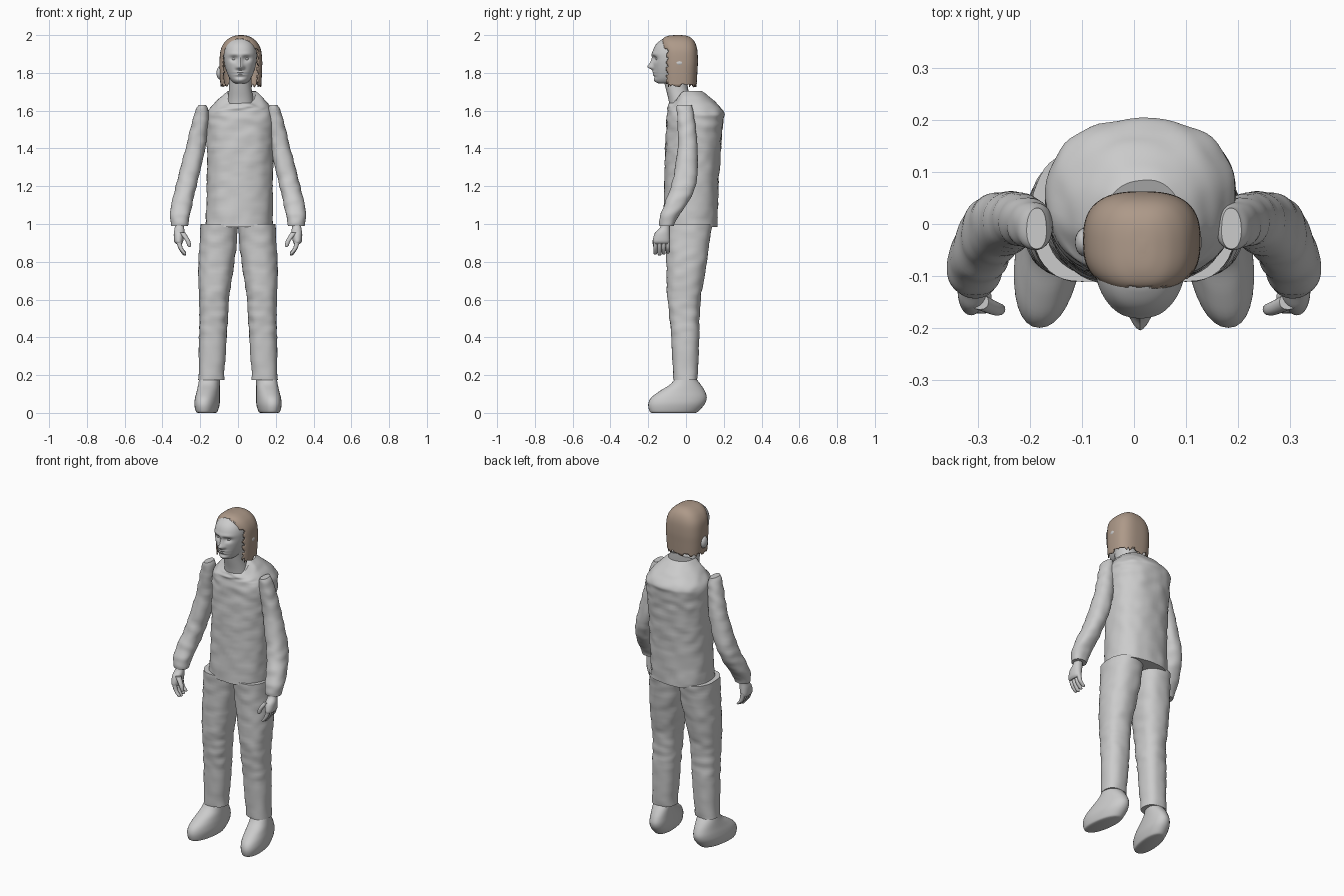
import bpy, bmesh, math, random
from mathutils import Vector, noise

random.seed(4)
if "Cube" in bpy.data.objects:
    bpy.data.objects.remove(bpy.data.objects["Cube"])


def make_material(name, rgb):
    m = bpy.data.materials.new(name)
    m.use_nodes = True
    m.diffuse_color = (*rgb, 1)
    bsdf = m.node_tree.nodes["Principled BSDF"]
    bsdf.inputs["Base Color"].default_value = (*rgb, 1)
    bsdf.inputs["Roughness"].default_value = 0.8
    return m


GREY = make_material("plain grey", (0.6, 0.6, 0.6))
BROWN = make_material("hair brown", (0.42, 0.32, 0.25))


def smooth(ob, angle=40):
    bpy.ops.object.select_all(action="DESELECT")
    ob.select_set(True)
    bpy.context.view_layer.objects.active = ob
    bpy.ops.object.shade_smooth_by_angle(angle=math.radians(angle))


def catmull(secs, steps):
    """Smooth rows of numbers through the given sections."""
    rows, last = [], len(secs) - 1
    for i in range(last):
        a, b, c, d = (secs[max(0, min(last, k))] for k in (i - 1, i, i + 1, i + 2))
        for s in range(steps):
            t = s / steps
            rows.append([q + 0.5 * t * (r - p + t * (2*p - 5*q + 4*r - w + t * (3*(q - r) + w - p)))
                         for p, q, r, w in zip(a, b, c, d)])
    return rows + [list(secs[-1])]


def loft(name, secs, mat=GREY, power=2.2, segs=32, steps=5, bump=0, side=1,
         bottom=True, shape=None):
    """Stack rounded rings; each section is z, centre x, front y, back y, half width."""
    bm = bmesh.new()
    rings = []
    for z, cx, yf, yb, hw in catmull(secs, steps):
        ring = []
        for k in range(segs):
            a = math.tau * k / segs
            c, s = math.cos(a), math.sin(a)
            u = math.copysign(abs(c) ** (2 / power), c)
            v = math.copysign(abs(s) ** (2 / power), s)
            p = Vector((cx + hw * u, (yf + yb) / 2 + (yb - yf) / 2 * v, z))
            if bump:
                p += Vector((c, s, 0)) * bump * noise.noise(Vector((p.x * 16, p.y * 16, z * 26)))
            if shape:
                p = shape(p)
            p.x *= side
            ring.append(bm.verts.new(p))
        rings.append(ring)
    for lo, hi in zip(rings, rings[1:]):
        for k in range(segs):
            j = (k + 1) % segs
            bm.faces.new((lo[k], lo[j], hi[j], hi[k]))
    bm.faces.new(rings[-1])
    if bottom:
        bm.faces.new(rings[0])
    bmesh.ops.recalc_face_normals(bm, faces=bm.faces)
    me = bpy.data.meshes.new(name)
    bm.to_mesh(me)
    bm.free()
    me.materials.append(mat)
    ob = bpy.data.objects.new(name, me)
    bpy.context.collection.objects.link(ob)
    smooth(ob)
    return ob


def ball(name, loc, scale):
    bpy.ops.mesh.primitive_uv_sphere_add(segments=20, ring_count=12, radius=1, location=loc)
    ob = bpy.context.object
    ob.name, ob.scale = name, scale
    ob.data.materials.append(GREY)
    smooth(ob)


# Torso with a collar that dips at the front
def dip_collar(p):
    if p.z > 1.6:
        t = max(0, min(1, (-p.y - 0.01) / 0.06))
        p.z -= 0.06 * t * t * (3 - 2 * t) * (p.z - 1.6) / 0.1
    return p


loft("torso", [
    (0.985, .005, -.12, .165, .178), (1.2, .01, -.115, .172, .174),
    (1.4, .012, -.11, .185, .178), (1.54, .014, -.105, .197, .182),
    (1.59, .014, -.1, .2, .176), (1.64, .016, -.097, .16, .14),
    (1.68, .02, -.092, .115, .1), (1.703, .02, -.085, .085, .076),
], power=2.4, segs=64, steps=10, bump=.006, shape=dip_collar)

# Neck
loft("neck", [
    (1.6, .014, -.085, .05, .075), (1.66, .014, -.093, .03, .067),
    (1.72, .012, -.108, .01, .06), (1.79, .012, -.125, .01, .058),
])

# Face relief: offset from the middle, height, two spreads, forward amount
HEAD_X = 0.012
FEATURES = [
    (0, 1.833, .012, .011, .024), (0, 1.858, .008, .02, .012),
    (-.013, 1.828, .007, .007, .008), (.013, 1.828, .007, .007, .008),
    (-.033, 1.875, .016, .011, -.015), (.033, 1.875, .016, .011, -.015),
    (-.033, 1.898, .022, .008, .005), (.033, 1.898, .022, .008, .005),
    (0, 1.803, .02, .005, .007), (0, 1.79, .017, .005, .007),
    (0, 1.797, .022, .002, -.004), (0, 1.777, .022, .006, -.004),
    (0, 1.762, .018, .01, .007),
]


def sculpt_face(p):
    y = p.y
    if y < -0.08:
        for dx, z, sx, sz, amount in FEATURES:
            e = ((p.x - HEAD_X - dx) / sx) ** 2 + ((p.z - z) / sz) ** 2
            p.y -= amount * math.exp(-e / 2)
    return p


loft("head", [
    (1.745, HEAD_X, -.145, -.02, .03), (1.752, HEAD_X, -.158, -.005, .042),
    (1.77, HEAD_X, -.166, .01, .056), (1.795, HEAD_X, -.169, .025, .068),
    (1.83, HEAD_X, -.173, .037, .08), (1.87, HEAD_X, -.177, .042, .087),
    (1.91, HEAD_X, -.177, .042, .087), (1.945, HEAD_X, -.163, .035, .078),
    (1.97, HEAD_X, -.138, .02, .06), (1.984, HEAD_X, -.11, 0, .035),
    (1.988, HEAD_X, -.06, -.04, .008),
], segs=96, steps=8, shape=sculpt_face)

for tag, s in (("left", 1), ("right", -1)):
    ball(tag + "_eye", (HEAD_X + s * .033, -.148, 1.874), (.013, .013, .008))
ball("left_ear", (.115, -.035, 1.852), (.016, .026, .017))
ball("right_ear", (-.094, -.035, 1.8), (.02, .028, .036))

# Hair shell, open at the face, with ragged edges
hair = loft("hair", [
    (1.735, .015, -.125, .056, .108), (1.8, .015, -.127, .06, .112),
    (1.86, .015, -.128, .063, .113), (1.92, .015, -.13, .06, .107),
    (1.96, .015, -.13, .048, .088), (1.985, .015, -.118, .028, .06),
    (1.997, .015, -.09, .0, .03), (2.0, .015, -.05, -.035, .006),
], mat=BROWN, power=2.7, segs=72, steps=6, bottom=False)
bm = bmesh.new()
bm.from_mesh(hair.data)
doomed = []
for f in bm.faces:
    c = f.calc_center_median()
    edge = -.1 if c.z < 1.93 else -.125
    if c.y < edge + random.uniform(-.008, .008):
        doomed.append(f)
bmesh.ops.delete(bm, geom=doomed, context="FACES")
for v in bm.verts:
    if v.co.z < 1.737:
        v.co.z += random.uniform(-.012, .012)
bm.to_mesh(hair.data)
bm.free()
shell = hair.modifiers.new("thickness", "SOLIDIFY")
shell.thickness, shell.offset = .006, -1

# Limbs, built once per side
for tag, s in (("left", 1), ("right", -1)):
    loft(tag + "_sleeve", [
        (0.99, .31, -.142, -.066, .043), (1.03, .308, -.14, -.045, .05),
        (1.09, .3, -.12, -.005, .055), (1.16, .285, -.095, .035, .055),
        (1.25, .262, -.066, .06, .055), (1.4, .226, -.045, .06, .052),
        (1.52, .204, -.045, .05, .044), (1.6, .19, -.05, .038, .034),
        (1.63, .187, -.045, .03, .018),
    ], segs=40, steps=7, bump=.005, side=s)

    loft(tag + "_trouser_leg", [
        (.175, .142, -.066, .06, .068), (.4, .133, -.078, .07, .073),
        (.52, .128, -.09, .072, .076), (.62, .126, -.1, .08, .08),
        (.75, .118, -.102, .103, .092), (.88, .106, -.106, .122, .098),
        (1.0, .099, -.112, .138, .099),
    ], power=2.4, segs=40, steps=8, bump=.005, side=s)

    # Shoe, splayed slightly outward toward the toe
    def splay(p):
        p.x -= .12 * p.y
        return p

    loft(tag + "_shoe", [
        (0, .158, -.18, .05, .045), (.008, .158, -.193, .065, .055),
        (.045, .158, -.2, .098, .064), (.08, .157, -.185, .11, .063),
        (.115, .155, -.14, .1, .059), (.15, .153, -.085, .078, .056),
        (.185, .15, -.055, .05, .054),
    ], side=s, shape=splay)

    # Hand with curled fingers and a thumb
    loft(tag + "_palm", [
        (.895, .312, -.17, -.09, .016), (.91, .314, -.176, -.085, .024),
        (.95, .312, -.165, -.085, .028), (.98, .31, -.138, -.085, .025),
        (1.01, .31, -.13, -.08, .024),
    ], segs=24, side=s)
    for i, finger in enumerate(("index", "middle", "ring", "little")):
        y, tip = -.162 + .022 * i, .832 + .006 * abs(i - 1)
        loft(f"{tag}_{finger}_finger", [
            (tip, .281, y - .004, y + .004, .004), (tip + .008, .285, y - .01, y + .01, .01),
            (.875, .305, y - .011, y + .011, .012), (.92, .315, y - .012, y + .012, .014),
        ], segs=12, side=s)
    loft(tag + "_thumb", [
        (.878, .256, -.17, -.16, .004), (.886, .258, -.175, -.154, .01),
        (.915, .268, -.176, -.15, .013), (.955, .297, -.165, -.135, .017),
    ], segs=12, side=s)
